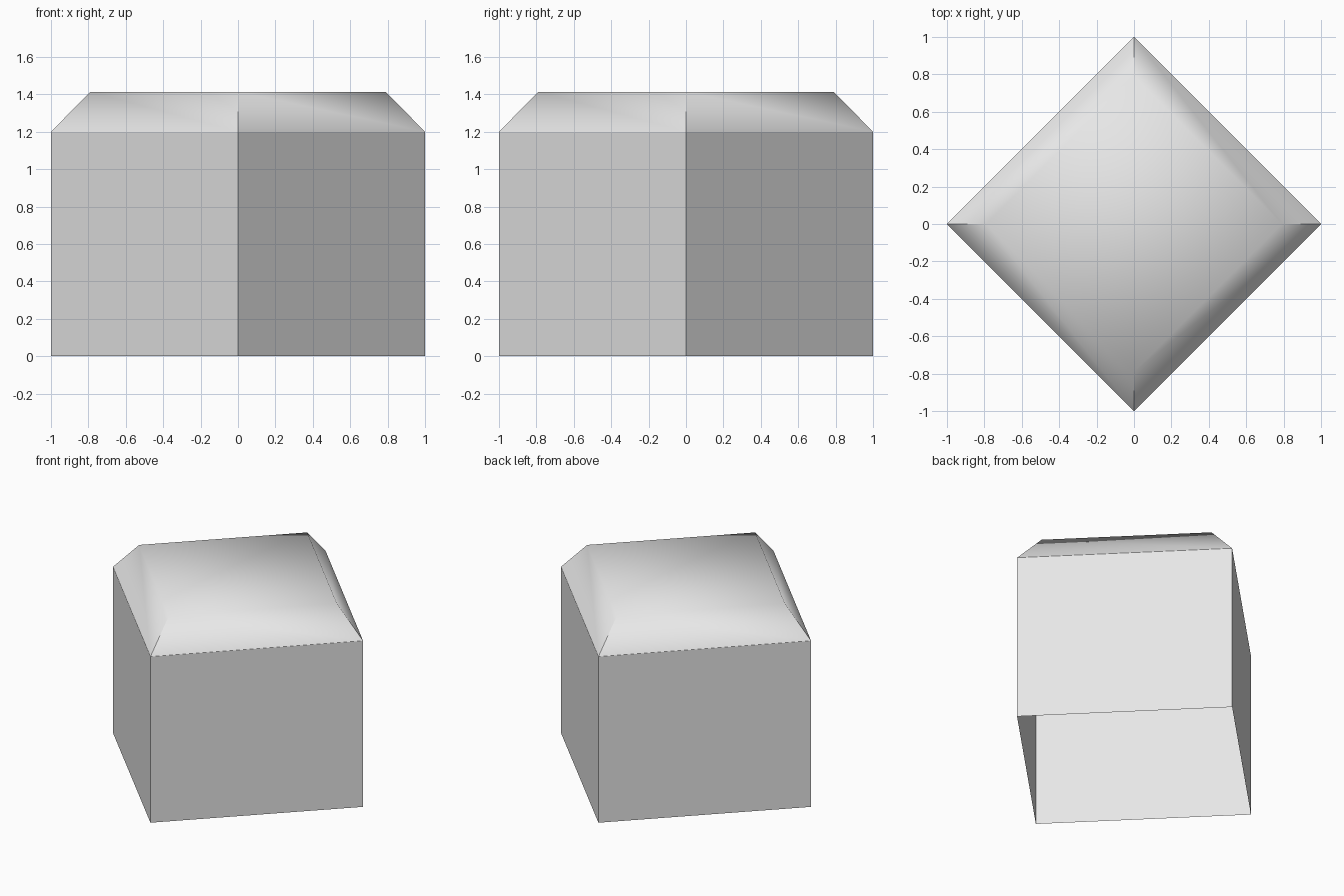
import bpy, bmesh, math

cube = bpy.data.objects.get("Cube")
if cube:
    bpy.data.objects.remove(cube, do_unlink=True)

WALL_HEIGHT = 1.2
TOTAL_HEIGHT = 1.414
TOP_RADIUS = 0.79

grey = bpy.data.materials.new("light grey")
grey.use_nodes = True
colour = (0.8, 0.8, 0.8, 1)
grey.diffuse_color = colour
grey.node_tree.nodes["Principled BSDF"].inputs["Base Color"].default_value = colour


def diamond(name, z0, z1, r0, r1, keep_top):
    """Four-sided shell with its corners on the axes, open underneath."""
    bpy.ops.mesh.primitive_cone_add(
        vertices=4, radius1=r0, radius2=r1, depth=z1 - z0,
        end_fill_type='NGON', location=(0, 0, (z0 + z1) / 2))
    ob = bpy.context.object
    ob.name = name
    bm = bmesh.new()
    bm.from_mesh(ob.data)
    bm.normal_update()
    caps = [f for f in bm.faces
            if f.normal.z < -0.9 or (f.normal.z > 0.9 and not keep_top)]
    bmesh.ops.delete(bm, geom=caps, context='FACES')
    bm.to_mesh(ob.data)
    bm.free()
    ob.data.materials.clear()
    ob.data.materials.append(grey)
    return ob


# Straight flat walls, open at the bottom
diamond("walls", 0, WALL_HEIGHT, 1, 1, False)

# Chamfered roof, softly shaded between slopes and top
diamond("roof", WALL_HEIGHT, TOTAL_HEIGHT, 1, TOP_RADIUS, True)
bpy.ops.object.shade_smooth_by_angle(angle=math.radians(63))
